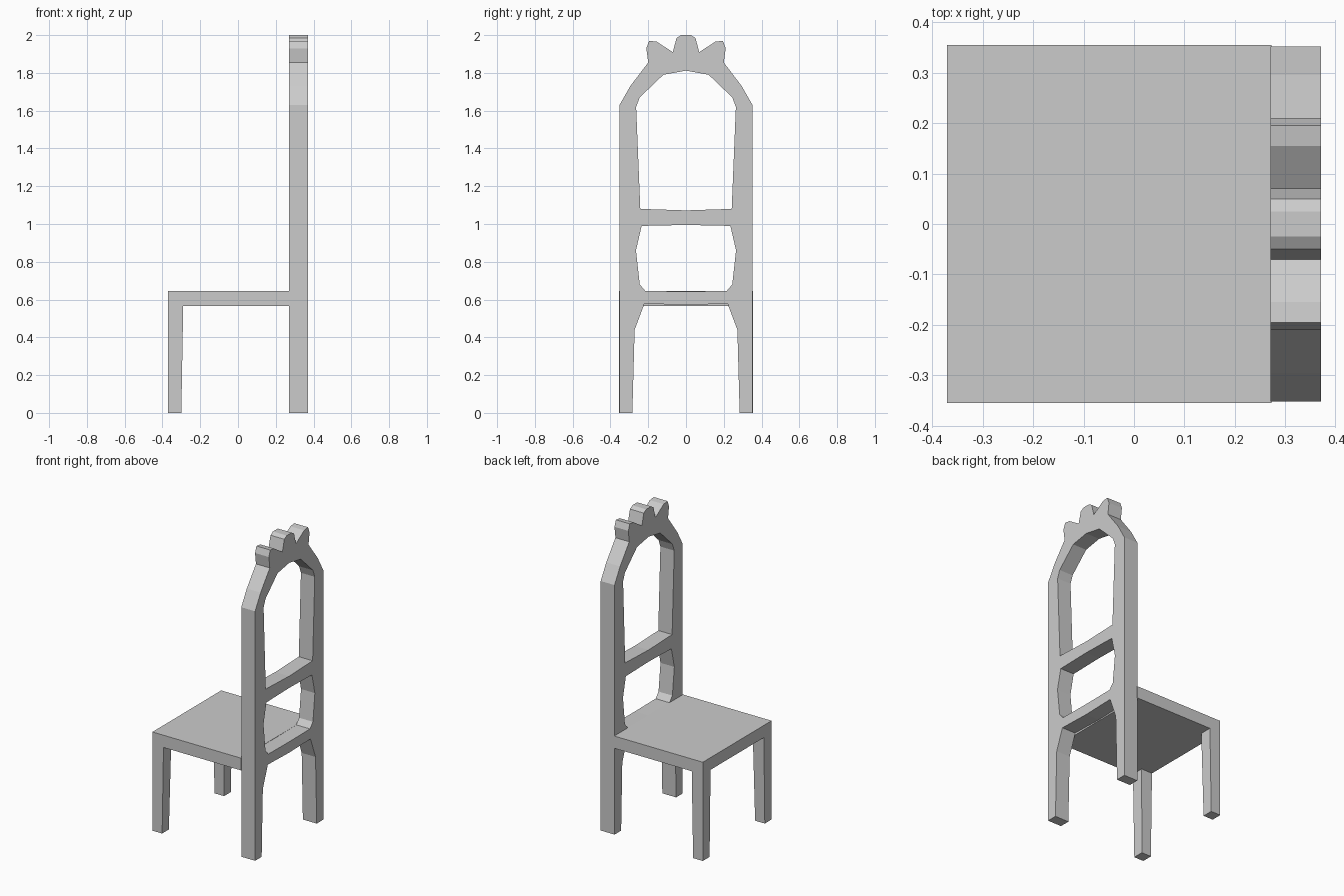
import bpy, bmesh
from math import pi

if "Cube" in bpy.data.objects:
    bpy.data.objects.remove(bpy.data.objects["Cube"])


def hexa(name, bottom, top, z0, z1):
    """Box with separate (x0, x1, y0, y1) rectangles at bottom and top."""
    bm = bmesh.new()
    rings = []
    for (x0, x1, y0, y1), z in ((bottom, z0), (top, z1)):
        rings.append([bm.verts.new((x, y, z))
                      for x, y in ((x0, y0), (x1, y0), (x1, y1), (x0, y1))])
    lo, hi = rings
    bm.faces.new(lo[::-1])
    bm.faces.new(hi)
    for i in range(4):
        j = (i + 1) % 4
        bm.faces.new((lo[i], lo[j], hi[j], hi[i]))
    bmesh.ops.recalc_face_normals(bm, faces=bm.faces)
    me = bpy.data.meshes.new(name)
    bm.to_mesh(me)
    bm.free()
    ob = bpy.data.objects.new(name, me)
    bpy.context.collection.objects.link(ob)
    return ob


def mirrored(half):
    """Close a right-hand half outline by reflecting it across y = 0."""
    return half + [(-y, z) for y, z in reversed(half) if abs(y) > 1e-6]


# Seat slab
seat_rect = (-0.37, 0.272, -0.355, 0.355)
hexa("seat", seat_rect, seat_rect, 0.565, 0.645)

# Front legs, widening slightly towards the seat
for side, label in ((-1, "right"), (1, "left")):
    def ys(inner):
        return sorted((side * inner, side * 0.355))
    hexa("front_leg_" + label,
         (-0.37, -0.30, *ys(0.285)), (-0.37, -0.29, *ys(0.275)), 0, 0.57)

# Back frame: bottom rail, legs, arch and crest, with two openings
outline = mirrored([
    (0.0, 0.572), (0.22, 0.578), (0.272, 0.44), (0.284, 0.0), (0.352, 0.0),
    (0.352, 1.63), (0.295, 1.73), (0.20, 1.855), (0.21, 1.93), (0.195, 1.97),
    (0.155, 1.965), (0.07, 1.91), (0.05, 1.985), (0.025, 2.0)])
upper_opening = mirrored([
    (0.0, 1.072), (0.242, 1.08), (0.264, 1.62), (0.245, 1.67),
    (0.12, 1.79), (0.0, 1.812)])
lower_opening = mirrored([
    (0.0, 0.643), (0.215, 0.645), (0.245, 0.68), (0.265, 0.86),
    (0.235, 0.99), (0.0, 0.995)])

cu = bpy.data.curves.new("back_frame", 'CURVE')
cu.dimensions = '2D'
cu.fill_mode = 'BOTH'
cu.extrude = 0.05
for pts in (outline, upper_opening, lower_opening):
    sp = cu.splines.new('POLY')
    sp.points.add(len(pts) - 1)
    for p, (y, z) in zip(sp.points, pts):
        p.co = (y, z, 0, 1)
    sp.use_cyclic_u = True
frame = bpy.data.objects.new("back_frame", cu)
frame.rotation_euler = (pi / 2, 0, pi / 2)
frame.location.x = 0.32
bpy.context.collection.objects.link(frame)

# Turn the frame into a clean flat-shaded mesh
bpy.context.view_layer.objects.active = frame
frame.select_set(True)
bpy.ops.object.convert(target='MESH')
bm = bmesh.new()
bm.from_mesh(frame.data)
bmesh.ops.remove_doubles(bm, verts=bm.verts, dist=1e-4)
bmesh.ops.recalc_face_normals(bm, faces=bm.faces)
for f in bm.faces:
    f.smooth = False
bm.to_mesh(frame.data)
bm.free()
